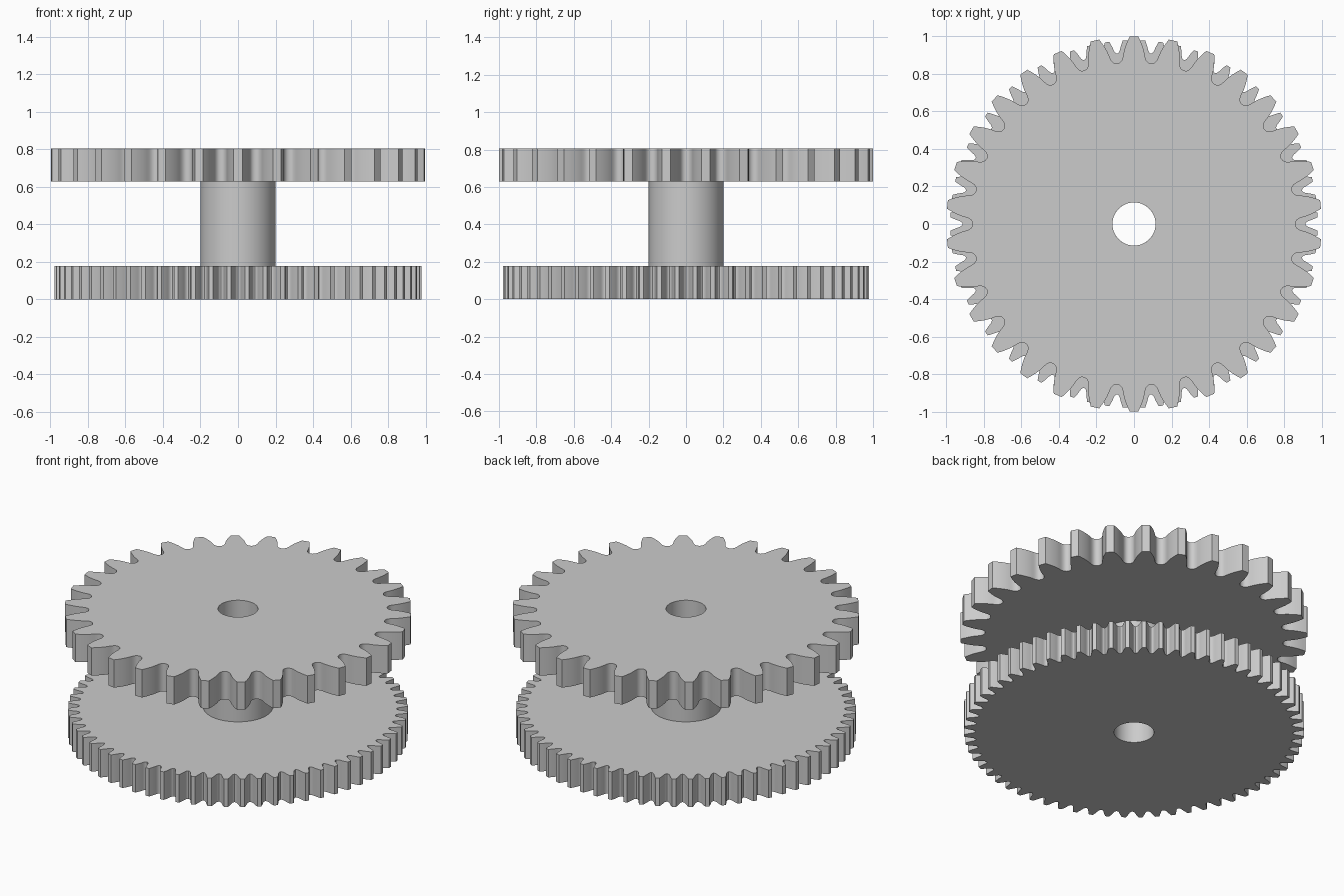
import bpy
import bmesh
from math import pi, cos, sin, tan, acos, sqrt, radians

default_cube = bpy.data.objects.get("Cube")
if default_cube:
    bpy.data.objects.remove(default_cube, do_unlink=True)

# Single plain grey material
GREY = (0.6, 0.6, 0.6, 1.0)
grey = bpy.data.materials.new("grey_metal")
grey.use_nodes = True
grey.diffuse_color = GREY
grey.node_tree.nodes["Principled BSDF"].inputs["Base Color"].default_value = GREY

BORE = 0.115
PRESSURE = radians(20)


def involute(angle):
    return tan(angle) - angle


def gear_profile(teeth, tip, first_gap, steps=12):
    """Polar outline of an involute gear with rounded tooth gaps."""
    module = 2 * tip / (teeth + 2)
    pitch = tip - module
    root = pitch - 1.25 * module
    base = pitch * cos(PRESSURE)
    fillet = 0.6 * module
    half_pitch = pi / teeth

    # Half the gap angle, from the middle of the gap outwards
    flank = []
    for i in range(steps + 1):
        radius = root + (tip - root) * (i / steps) ** 1.5
        roll = acos(min(1, base / radius))
        half_tooth = pi / (2 * teeth) + involute(PRESSURE) - involute(roll)
        rise = min(1, (radius - root) / fillet)
        width = (half_pitch - half_tooth) * sqrt(1 - (1 - rise) ** 2)
        flank.append((width, radius))

    outline = []
    for tooth in range(teeth):
        middle = first_gap + 2 * half_pitch * tooth
        outline += [(middle - a, r) for a, r in reversed(flank[1:])]
        outline += [(middle + a, r) for a, r in flank]
        outline.append((middle + half_pitch, tip))
    return outline


def circle_profile(radius, sides=64):
    return [(2 * pi * i / sides, radius) for i in range(sides)]


def bored_part(name, outline, bottom, top):
    """Extrude a polar outline with a round hole through its middle."""
    bm = bmesh.new()

    def loop(points, z):
        return [bm.verts.new((r * cos(a), r * sin(a), z)) for a, r in points]

    bore = [(a, BORE) for a, _ in outline]
    loops = [loop(outline, bottom), loop(outline, top),
             loop(bore, top), loop(bore, bottom)]
    count = len(outline)
    for k, lower in enumerate(loops):
        upper = loops[(k + 1) % len(loops)]
        for i in range(count):
            j = (i + 1) % count
            bm.faces.new((lower[i], lower[j], upper[j], upper[i]))
    bmesh.ops.recalc_face_normals(bm, faces=bm.faces)

    mesh = bpy.data.meshes.new(name)
    bm.to_mesh(mesh)
    bm.free()
    mesh.materials.append(grey)
    part = bpy.data.objects.new(name, mesh)
    bpy.context.collection.objects.link(part)
    bpy.ops.object.select_all(action="DESELECT")
    part.select_set(True)
    bpy.context.view_layer.objects.active = part
    bpy.ops.object.shade_smooth_by_angle(angle=radians(30))
    return part


# Fine-toothed lower gear, coarse upper gear and the hub between them
bored_part("lower_gear", gear_profile(64, 0.98, 0), 0, 0.178)
bored_part("hub", circle_profile(0.2), 0.178, 0.628)
bored_part("upper_gear", gear_profile(30, 1.0, 0), 0.628, 0.805)
